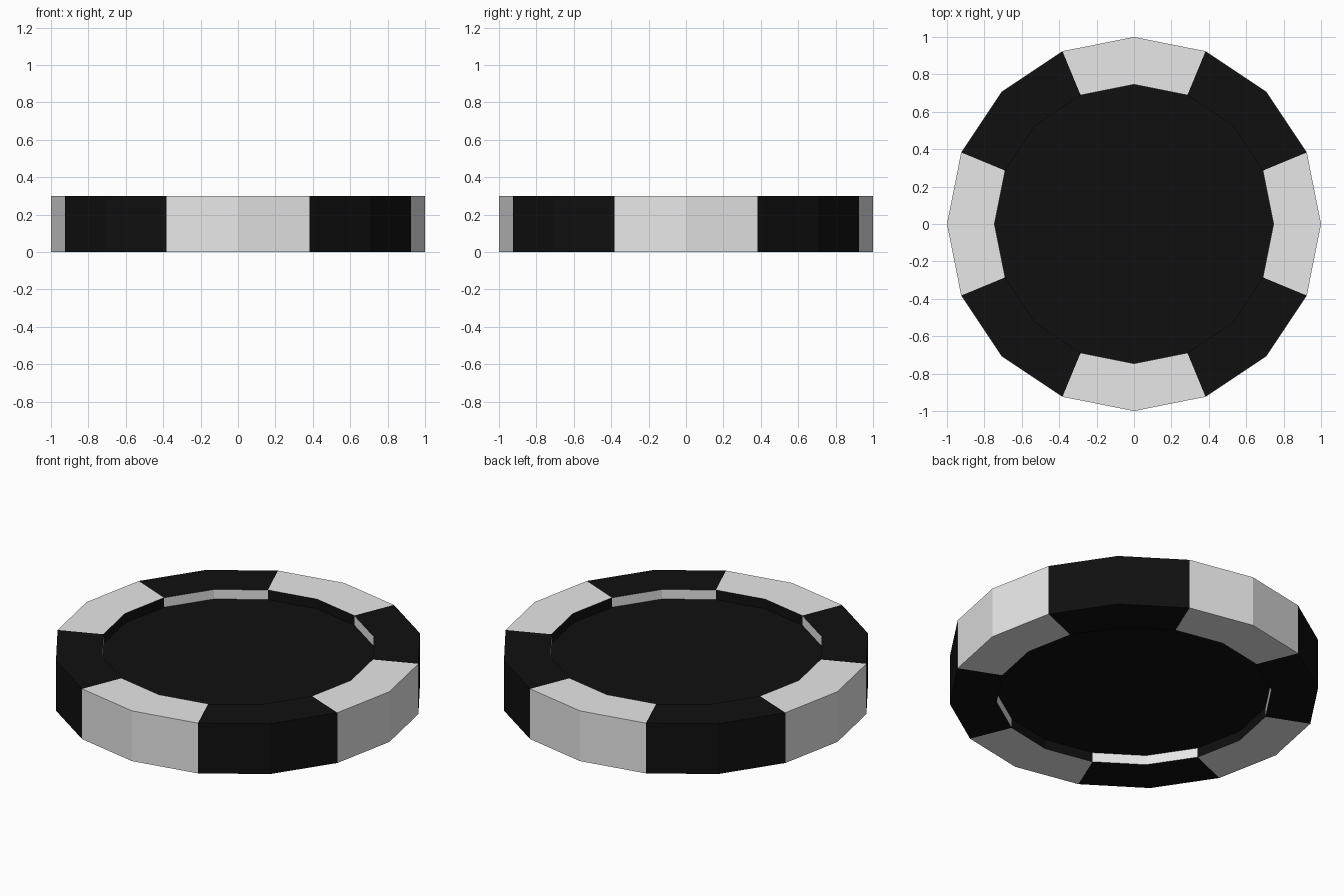
import bpy, bmesh
from math import cos, sin, pi

if "Cube" in bpy.data.objects:
    bpy.data.objects.remove(bpy.data.objects["Cube"], do_unlink=True)

SIDES = 16
HEIGHT = 0.3
RECESS = 0.057
OUTER, INNER = 1.0, 0.746


def make_material(name, rgb):
    mat = bpy.data.materials.new(name)
    mat.use_nodes = True
    mat.diffuse_color = (*rgb, 1)
    mat.node_tree.nodes["Principled BSDF"].inputs["Base Color"].default_value = (*rgb, 1)
    return mat


black = make_material("black", (0.005, 0.005, 0.005))
white = make_material("white", (0.8, 0.8, 0.8))


def make_object(name, bm):
    mesh = bpy.data.meshes.new(name)
    bmesh.ops.recalc_face_normals(bm, faces=bm.faces)
    bm.to_mesh(mesh)
    bm.free()
    mesh.materials.append(black)
    mesh.materials.append(white)
    obj = bpy.data.objects.new(name, mesh)
    bpy.context.collection.objects.link(obj)
    return obj


def ring(bm, radius, z):
    angles = [2 * pi * i / SIDES for i in range(SIDES)]
    return [bm.verts.new((radius * cos(a), radius * sin(a), z)) for a in angles]


# Chip body: a lathed profile with a recessed disc on both sides
bm = bmesh.new()
profile = [(INNER, RECESS), (INNER, 0), (OUTER, 0),
           (OUTER, HEIGHT), (INNER, HEIGHT), (INNER, HEIGHT - RECESS)]
rings = [ring(bm, r, z) for r, z in profile]
last = len(profile) - 2
for band, (low, high) in enumerate(zip(rings, rings[1:])):
    for i in range(SIDES):
        j = (i + 1) % SIDES
        face = bm.faces.new((low[i], low[j], high[j], high[i]))
        # Pairs of sides alternate in colour; recess walls are reversed
        on_stripe = (i + 1) // 2 % 2 == 0
        recess_wall = band in (0, last)
        face.material_index = int(on_stripe != recess_wall)

# Recessed discs
bm.faces.new(rings[0])
bm.faces.new(rings[-1])
make_object("chip_body", bm)
